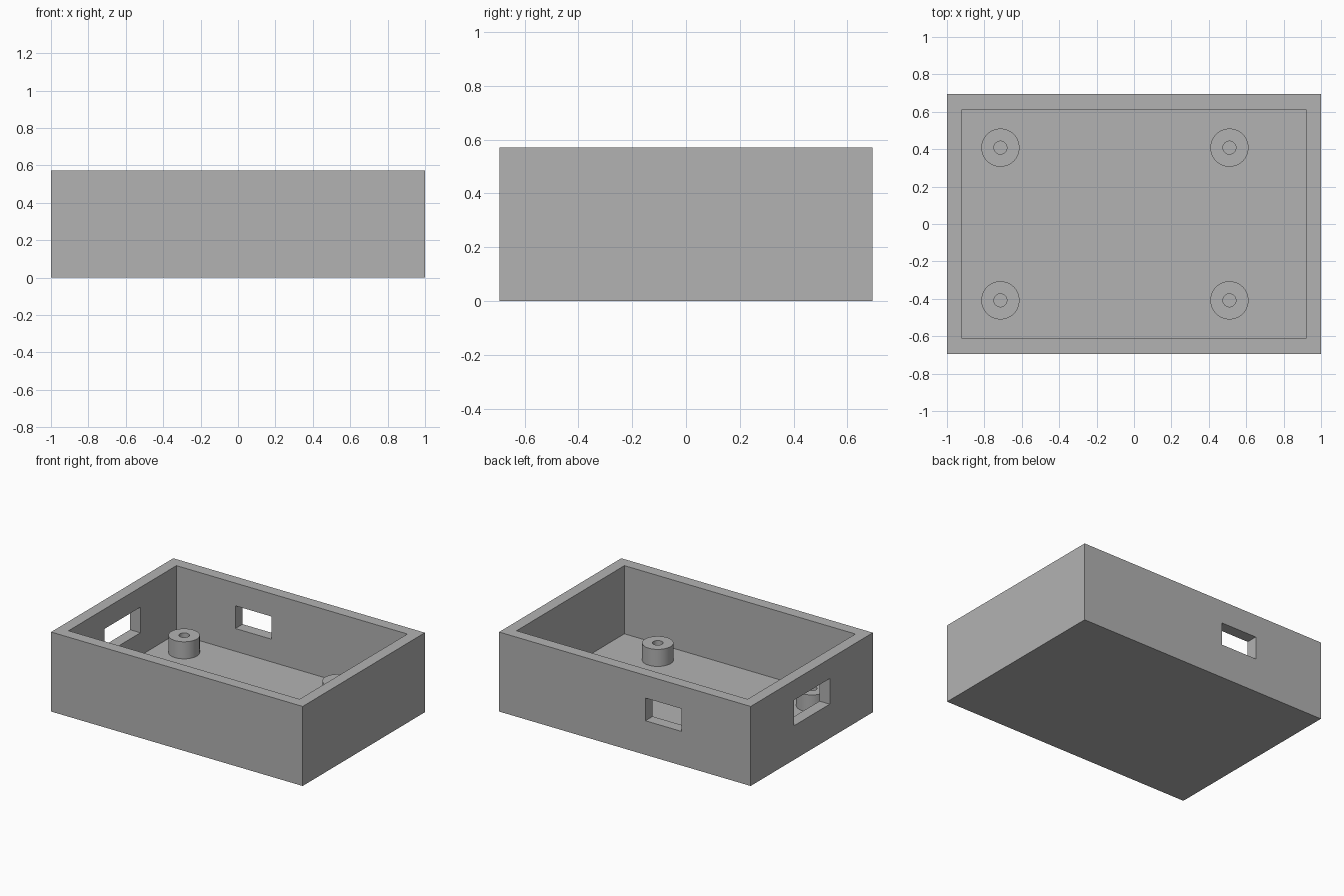
import bpy
import bmesh
from math import tau
from mathutils import Matrix, Vector

if "Cube" in bpy.data.objects:
    bpy.data.objects.remove(bpy.data.objects["Cube"], do_unlink=True)

U = 2 / 49                                  # one design unit; the case is 49 long
LENGTH, DEPTH, HEIGHT, WALL = 49 * U, 34 * U, 14 * U, 2 * U
FLOOR, POST_TOP = 2 * U, 5 * U

grey = bpy.data.materials.new("mid_grey_plastic")
grey.use_nodes = True
grey.diffuse_color = (0.448, 0.448, 0.448, 1)
grey.node_tree.nodes["Principled BSDF"].inputs["Base Color"].default_value = grey.diffuse_color


def add_object(name, bm):
    bmesh.ops.recalc_face_normals(bm, faces=bm.faces)
    mesh = bpy.data.meshes.new(name)
    bm.to_mesh(mesh)
    bm.free()
    mesh.materials.append(grey)
    obj = bpy.data.objects.new(name, mesh)
    bpy.context.collection.objects.link(obj)
    return obj


def select_only(obj):
    bpy.ops.object.select_all(action="DESELECT")
    obj.select_set(True)
    bpy.context.view_layer.objects.active = obj


def box(name, low, high):
    low, high = Vector(low), Vector(high)
    bm = bmesh.new()
    matrix = Matrix.Translation((low + high) / 2) @ Matrix.Diagonal((*(high - low), 1))
    bmesh.ops.create_cube(bm, size=1, matrix=matrix)
    return add_object(name, bm)


def cut(target, cutter):
    cutter.hide_render = True
    mod = target.modifiers.new("cut", "BOOLEAN")
    mod.operation, mod.solver, mod.object = "DIFFERENCE", "EXACT", cutter
    select_only(target)
    bpy.ops.object.modifier_apply(modifier=mod.name)
    bpy.data.objects.remove(cutter, do_unlink=True)


# Open-topped case
X, Y = LENGTH / 2, DEPTH / 2
case = box("case", (-X, -Y, 0), (X, Y, HEIGHT))
cut(case, box("cavity", (WALL - X, WALL - Y, FLOOR), (X - WALL, Y - WALL, HEIGHT + WALL)))

# Connector openings in the back wall and in the wall at -x
cut(case, box("back_opening", (13.5 * U - X, Y - 1.5 * WALL, 6 * U),
              (20.5 * U - X, Y + WALL, 10 * U)))
cut(case, box("side_opening", (-X - WALL, -5 * U, 6 * U),
              (1.5 * WALL - X, 5 * U, 10.5 * U)))


# Hollow mounting posts: a bracket profile spun about the post axis
def post(name, x, y):
    outer, inner = 2.5 * U, 0.85 * U
    bm = bmesh.new()
    profile = [(outer, FLOOR), (outer, POST_TOP), (inner, POST_TOP), (inner, FLOOR)]
    verts = [bm.verts.new((r, 0, z)) for r, z in profile]
    edges = [bm.edges.new(pair) for pair in zip(verts, verts[1:])]
    bmesh.ops.spin(bm, geom=verts + edges, cent=(0, 0, 0), axis=(0, 0, 1),
                   angle=tau, steps=64, use_merge=True)
    bmesh.ops.remove_doubles(bm, verts=bm.verts, dist=0.0001)
    bmesh.ops.translate(bm, verts=bm.verts, vec=(x, y, 0))
    # Make the outer wall point away from the axis
    obj = add_object(name, bm)
    centre = Vector((x, y, 0))
    for face in obj.data.polygons:
        arm = face.center - centre
        if abs(face.normal.z) < 0.1 and arm.xy.length > 2 * U:
            if face.normal.dot(arm) < 0:
                obj.data.flip_normals()
            break
    select_only(obj)
    bpy.ops.object.shade_smooth_by_angle()


for side, x in (("right", 7 * U - X), ("left", 37 * U - X)):
    for end, y in (("front", -10 * U), ("back", 10 * U)):
        post(f"{end}_{side}_post", x, y)
